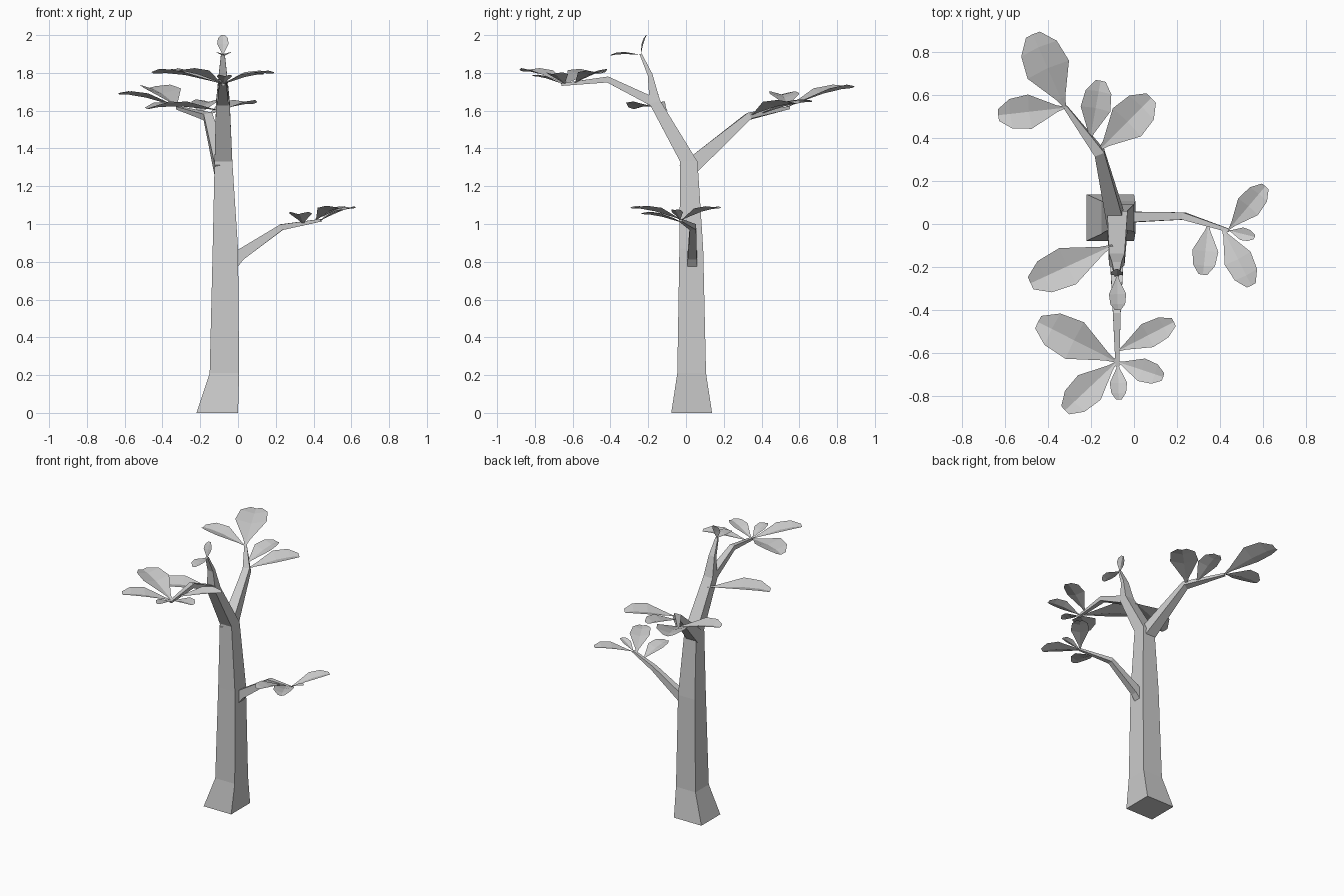
import bpy, bmesh
from mathutils import Vector

if "Cube" in bpy.data.objects:
    bpy.data.objects.remove(bpy.data.objects["Cube"])


def finish(bm, name):
    mesh = bpy.data.meshes.new(name)
    bm.to_mesh(mesh)
    bm.free()
    bpy.context.collection.objects.link(bpy.data.objects.new(name, mesh))


def limb(name, side, path, level_rings=0):
    """Square tapered tube; path rows are (x, y, z, half width, half depth)."""
    bm = bmesh.new()
    pts = [Vector(p[:3]) for p in path]
    rings = []
    for i, p in enumerate(path):
        a = (pts[i] - pts[i - 1]).normalized() if i else Vector()
        b = (pts[i + 1] - pts[i]).normalized() if i + 1 < len(pts) else Vector()
        t = Vector((0, 0, 1)) if i < level_rings else (a + b).normalized()
        s = Vector(side)
        s = (s - t * s.dot(t)).normalized()
        u = t.cross(s)
        rings.append([bm.verts.new(pts[i] + s * p[3] * j + u * p[4] * k)
                      for j, k in ((-1, -1), (1, -1), (1, 1), (-1, 1))])
    for r0, r1 in zip(rings, rings[1:]):
        for k in range(4):
            n = (k + 1) % 4
            bm.faces.new((r0[k], r0[n], r1[n], r1[k]))
    bm.faces.new(rings[0][::-1])
    bm.faces.new(rings[-1])
    bmesh.ops.recalc_face_normals(bm, faces=bm.faces)
    finish(bm, name)


# Leaf profile rows: position along leaf, width share, arch height share
LEAF = ((0, .05, 0), (.13, .2, .02), (.55, 1, .07), (.83, .86, .05), (1, .34, 0))


def leaf(name, base, tip, width):
    """Single-sheet leaf, arched along its length and folded up at the edges."""
    bm = bmesh.new()
    base, tip = Vector(base), Vector(tip)
    d = tip - base
    s = d.cross(Vector((0, 0, 1))).normalized()
    up = s.cross(d).normalized()
    rows = []
    for t, w, arch in LEAF:
        c = base + d * t + up * (arch * d.length)
        e = w * width / 2
        lift = up * e * .28
        rows.append([bm.verts.new(c + v) for v in
                     (-s * e + lift * .5, -lift * .5, s * e + lift * .5)])
    for r0, r1 in zip(rows, rows[1:]):
        for k in range(2):
            bm.faces.new((r0[k], r0[k + 1], r1[k + 1], r1[k]))
    bm.normal_update()
    finish(bm, name)


# Trunk continuing into the leaning crown stem
limb("trunk", (1, 0, 0), [
    (-.11, .03, 0, .11, .108), (-.072, .03, .21, .078, .076),
    (-.067, .028, .87, .067, .063), (-.077, .015, 1.33, .047, .046),
    (-.08, -.165, 1.645, .036, .029), (-.08, -.19, 1.79, .022, .013),
    (-.08, -.24, 1.9, .01, .006)], level_rings=4)
# Boughs
limb("back_bough", (1, 0, 0), [
    (-.08, .0, 1.28, .042, .045), (-.16, .33, 1.57, .024, .018),
    (-.32, .545, 1.615, .009, .008)])
limb("front_bough", (1, 0, 0), [
    (-.08, -.15, 1.635, .032, .025), (-.08, -.415, 1.765, .018, .016),
    (-.077, -.66, 1.738, .009, .007)])
limb("side_bough", (0, 1, 0), [
    (-.03, .033, .80, .026, .04), (.01, .033, .835, .024, .03),
    (.23, .037, .983, .017, .016), (.44, -.03, 1.02, .008, .007)])

# Leaves: base, tip, width
for i, (b, t, w) in enumerate([
    # back bough
    ((-.32, .54, 1.62), (-.47, .88, 1.725), .21),
    ((-.32, .54, 1.62), (-.63, .505, 1.69), .16),
    ((-.205, .39, 1.58), (-.155, .665, 1.65), .14),
    ((-.16, .345, 1.575), (.08, .585, 1.64), .185),
    # side bough
    ((.44, -.025, 1.02), (.61, .175, 1.085), .12),
    ((.44, -.03, 1.02), (.56, -.06, 1.075), .06),
    ((.41, -.02, 1.02), (.545, -.285, 1.085), .135),
    ((.345, 0, 1.0), (.32, -.235, 1.055), .12),
    # trunk
    ((-.10, -.1, 1.6), (-.48, -.275, 1.612), .185),
    # front bough
    ((-.08, -.64, 1.74), (-.445, -.455, 1.80), .19),
    ((-.08, -.64, 1.74), (-.32, -.865, 1.812), .155),
    ((-.077, -.59, 1.745), (.185, -.455, 1.80), .12),
    ((-.077, -.64, 1.74), (.135, -.71, 1.795), .11),
    ((-.075, -.65, 1.74), (-.07, -.815, 1.785), .08),
    # crown tip
    ((-.078, -.235, 1.895), (-.075, -.4, 1.893), .08),
    ((-.08, -.24, 1.89), (-.08, -.21, 2.0), .06),
]):
    leaf(f"leaf_{i + 1}", b, t, w)
